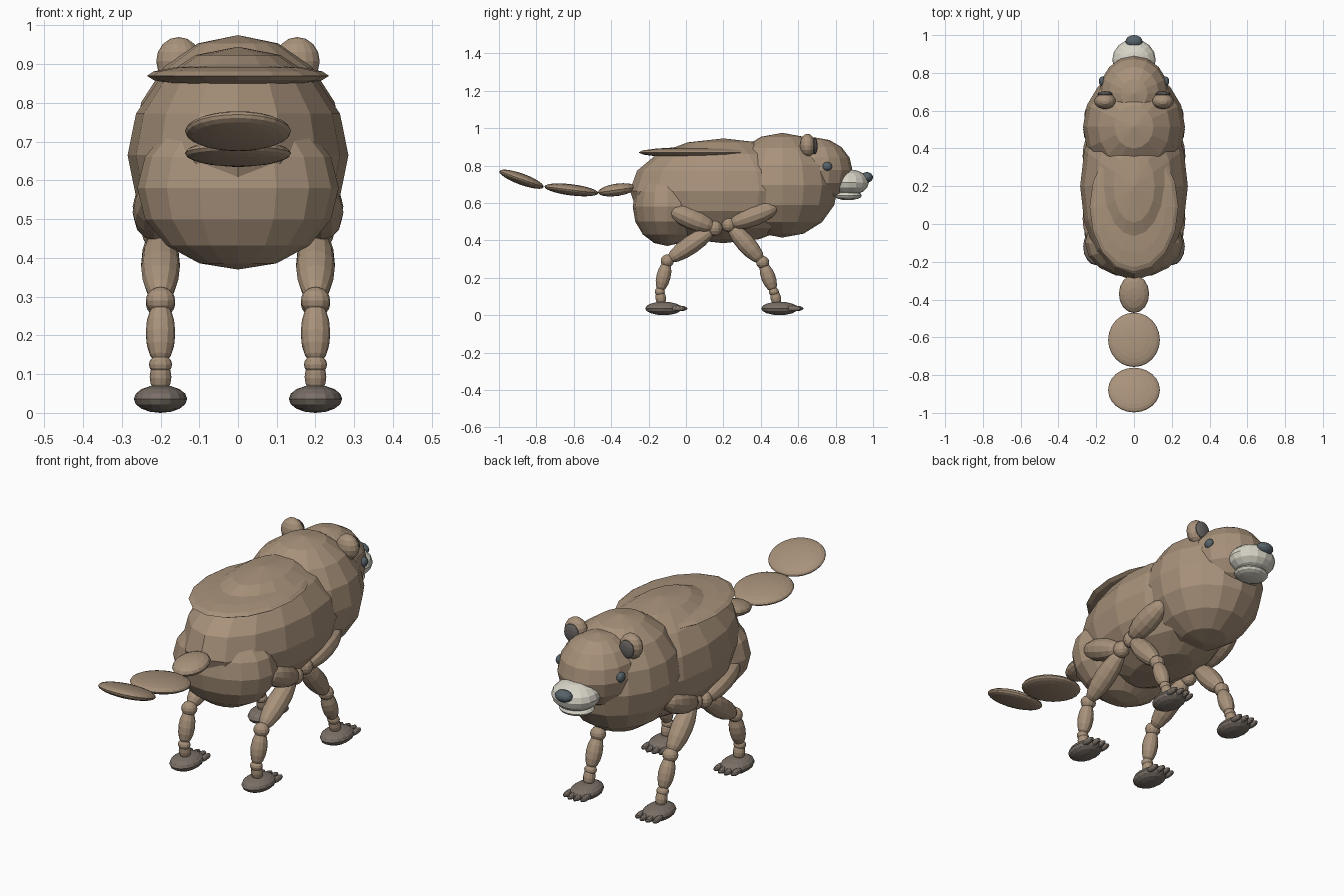
import bpy
import math
from mathutils import Vector

if "Cube" in bpy.data.objects:
    bpy.data.objects.remove(bpy.data.objects["Cube"])


def material(name, rgb):
    m = bpy.data.materials.new(name)
    m.diffuse_color = (*rgb, 1.0)
    m.use_nodes = True
    m.node_tree.nodes["Principled BSDF"].inputs["Base Color"].default_value = m.diffuse_color
    return m


FUR = material("brown fur", (0.39, 0.285, 0.195))
PALE = material("pale muzzle", (0.68, 0.66, 0.57))
SLATE = material("dark slate", (0.095, 0.125, 0.145))
PAW = material("grey brown paw", (0.195, 0.16, 0.135))
INNER = material("inner ear grey", (0.13, 0.12, 0.115))


def blob(name, centre, radii, mat=FUR, tilt=0.0, seg=16, rings=8):
    """Flat shaded ellipsoid, tilted about x by the given degrees."""
    bpy.ops.mesh.primitive_uv_sphere_add(segments=seg, ring_count=rings, radius=1,
                                         location=centre,
                                         rotation=(math.radians(tilt), 0, 0))
    ob = bpy.context.object
    ob.name = name
    ob.scale = radii
    ob.data.materials.append(mat)
    return ob


def limb(name, a, b, r):
    """Ellipsoid stretched from point a to point b."""
    a, b = Vector(a), Vector(b)
    ob = blob(name, (a + b) / 2, (r, r, (b - a).length / 2), seg=12)
    ob.rotation_euler = (b - a).to_track_quat('Z', 'Y').to_euler()
    return ob


# Torso
blob("barrel_body", (0, 0.20, 0.665), (0.285, 0.50, 0.28))
blob("chest", (0, 0.515, 0.695), (0.27, 0.30, 0.28))
blob("rump", (0, -0.10, 0.58), (0.26, 0.185, 0.21))
blob("back_plate", (0, 0.09, 0.87), (0.235, 0.345, 0.03))

# Head
blob("head", (0, 0.69, 0.775), (0.185, 0.20, 0.175))
blob("muzzle", (0, 0.87, 0.71), (0.115, 0.108, 0.07), PALE)
blob("lower_jaw", (0, 0.865, 0.64), (0.085, 0.075, 0.025), PALE)
blob("nose", (0, 0.967, 0.737), (0.045, 0.033, 0.028), SLATE)
for side, s in (("left", -1), ("right", 1)):
    blob(f"{side}_eye", (s * 0.168, 0.755, 0.795), (0.018, 0.026, 0.024), SLATE)
    blob(f"{side}_ear", (s * 0.153, 0.65, 0.908), (0.058, 0.042, 0.062))
    blob(f"{side}_inner_ear", (s * 0.153, 0.688, 0.905), (0.04, 0.015, 0.045), INNER)

# Tail paddles
blob("tail_base", (0, -0.37, 0.67), (0.08, 0.102, 0.033), tilt=8)
blob("tail_middle", (0, -0.613, 0.67), (0.137, 0.145, 0.03), tilt=-7, seg=24, rings=12)
blob("tail_tip", (0, -0.879, 0.727), (0.137, 0.126, 0.03), tilt=-20, seg=24, rings=12)

# Legs: joints given as (y, z) from the hip down, then the foot centre
LEGS = {
    "hind": [(-0.10, 0.57), (0.155, 0.465), (-0.10, 0.29), (-0.14, 0.125), (-0.13, 0.05), -0.12],
    "front": [(0.49, 0.58), (0.23, 0.485), (0.41, 0.282), (0.47, 0.125), (0.49, 0.05), 0.50],
}
for side, s in (("left", -1), ("right", 1)):
    for pair, (hip, elbow, knee, ankle, sole, fy) in LEGS.items():
        tag = f"{side}_{pair}"
        x = s * 0.20
        limb(f"{tag}_thigh", (s * 0.215, *hip), (s * 0.215, *elbow), 0.057)
        blob(f"{tag}_upper_joint", (s * 0.208, *elbow), (0.04, 0.04, 0.042), seg=12)
        limb(f"{tag}_lower_thigh", (x, *elbow), (x, *knee), 0.05)
        blob(f"{tag}_knee", (x, *knee), (0.038, 0.035, 0.035), seg=12)
        limb(f"{tag}_shin", (x, *knee), (x, *ankle), 0.038)
        blob(f"{tag}_ankle_joint", (x, *ankle), (0.03, 0.027, 0.025), seg=12)
        limb(f"{tag}_ankle", (x, ankle[0], ankle[1] + 0.01), (x, *sole), 0.028)
        blob(f"{tag}_foot", (x, fy, 0.036), (0.069, 0.098, 0.036), PAW)
        # Toes fan across the front of the foot
        for i in range(4):
            dx = (i - 1.5) * 0.032
            blob(f"{tag}_toe_{i + 1}", (x + dx, fy + 0.092 - abs(dx) * 0.35, 0.036),
                 (0.014, 0.042, 0.015), PAW, seg=10, rings=6)
